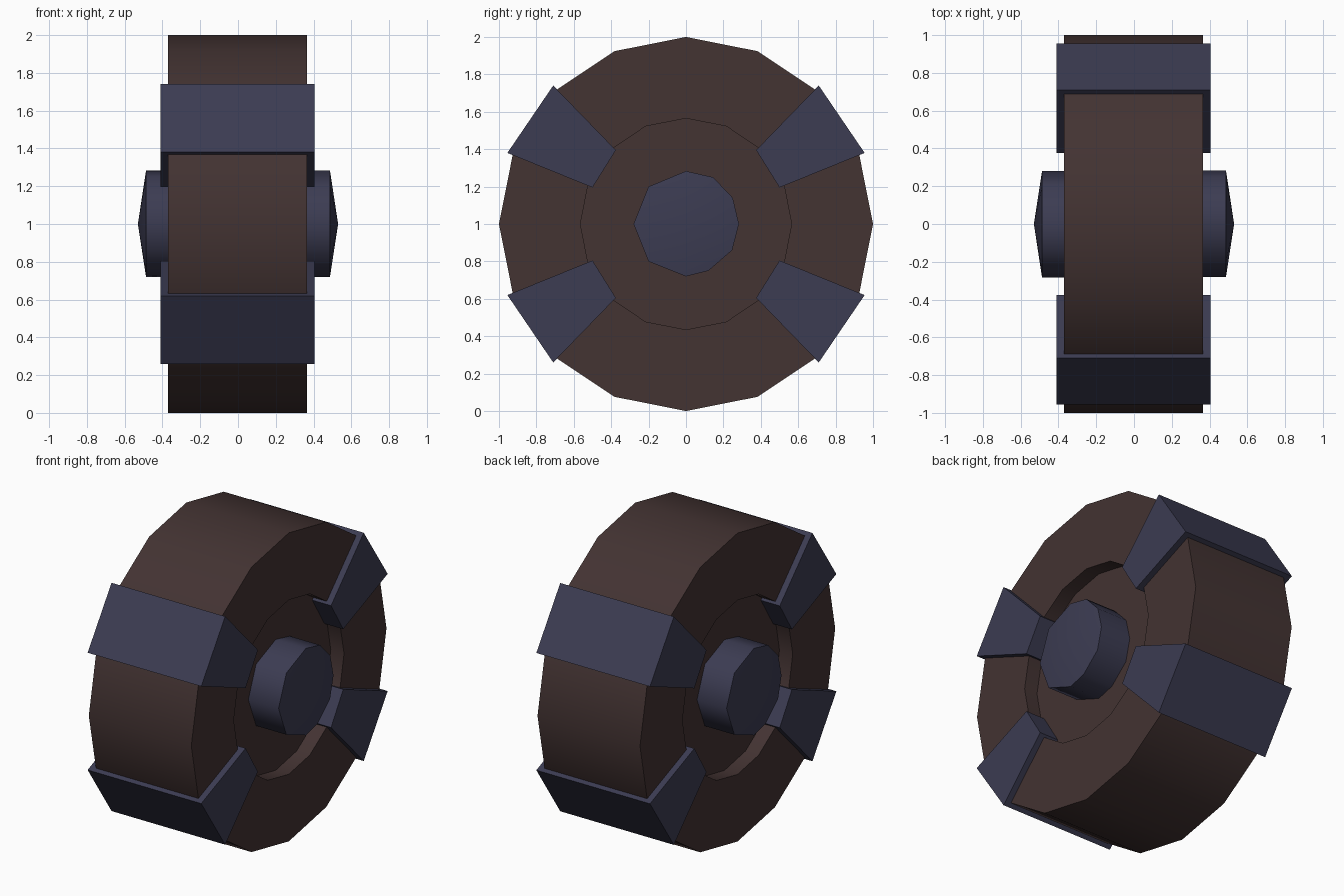
import bpy, bmesh, math

if "Cube" in bpy.data.objects:
    bpy.data.objects.remove(bpy.data.objects["Cube"])


def material(name, rgb):
    m = bpy.data.materials.new(name)
    m.diffuse_color = (*rgb, 1)
    m.use_nodes = True
    m.node_tree.nodes["Principled BSDF"].inputs["Base Color"].default_value = m.diffuse_color
    return m


brown = material("dark brown wood", (0.056, 0.033, 0.032))
steel = material("blue grey iron", (0.045, 0.045, 0.085))


def finish(name, bm, mat, smooth=None):
    bmesh.ops.recalc_face_normals(bm, faces=bm.faces)
    me = bpy.data.meshes.new(name)
    bm.to_mesh(me)
    bm.free()
    ob = bpy.data.objects.new(name, me)
    bpy.context.collection.objects.link(ob)
    me.materials.append(mat)
    if smooth:
        bpy.ops.object.select_all(action='DESELECT')
        bpy.context.view_layer.objects.active = ob
        ob.select_set(True)
        bpy.ops.object.shade_smooth_by_angle(angle=math.radians(smooth))
    return ob


def bridge(bm, a, b):
    n = len(a)
    for i in range(n):
        bm.faces.new((a[i], a[(i + 1) % n], b[(i + 1) % n], b[i]))


# Wheel: 16-sided rim with a recessed disc on each side
bm = bmesh.new()
N = 16
rings = []
for x, r in [(0.27, 0.565), (0.365, 0.565), (0.365, 1), (-0.37, 1), (-0.37, 0.565), (-0.275, 0.565)]:
    rings.append([bm.verts.new((x, r * math.sin(math.tau * i / N), 1 + r * math.cos(math.tau * i / N)))
                  for i in range(N)])
for a, b in zip(rings, rings[1:]):
    bridge(bm, a, b)
bm.faces.new(rings[0])
bm.faces.new(rings[-1])
finish("wheel", bm, brown, 30)

# Clamps: four tapered blocks wrapped over the rim
clamp = [(0.71, 0.74), (0.955, 0.38), (0.50, 0.195), (0.375, 0.395)]
for sy, side in ((-1, "front"), (1, "back")):
    for sz, level in ((-1, "lower"), (1, "upper")):
        bm = bmesh.new()
        ends = [[bm.verts.new((x, sy * y, 1 + sz * z)) for y, z in clamp] for x in (-0.41, 0.405)]
        bridge(bm, *ends)
        for e in ends:
            bm.faces.new(e)
        finish(f"{side}_{level}_clamp", bm, steel)

# Hub caps: shallow cone ends, the second turned half a circle about z
cap = [(-0.28, 0), (-0.2, 0.2), (0, 0.283), (0.145, 0.25), (0.25, 0.14), (0.283, 0),
       (0.247, -0.14), (0.12, -0.25), (0, -0.28), (-0.2, -0.2)]
for s, side in ((1, "right"), (-1, "left")):
    bm = bmesh.new()
    base = [bm.verts.new((s * 0.2, s * y, 1 + z)) for y, z in cap]
    end = [bm.verts.new((s * 0.487, s * y, 1 + z)) for y, z in cap]
    tip = bm.verts.new((s * 0.53, 0, 1))
    bridge(bm, base, end)
    bm.faces.new(base)
    for i in range(len(end)):
        bm.faces.new((end[i], end[(i + 1) % len(end)], tip))
    finish(f"{side}_hub", bm, steel, 50)
